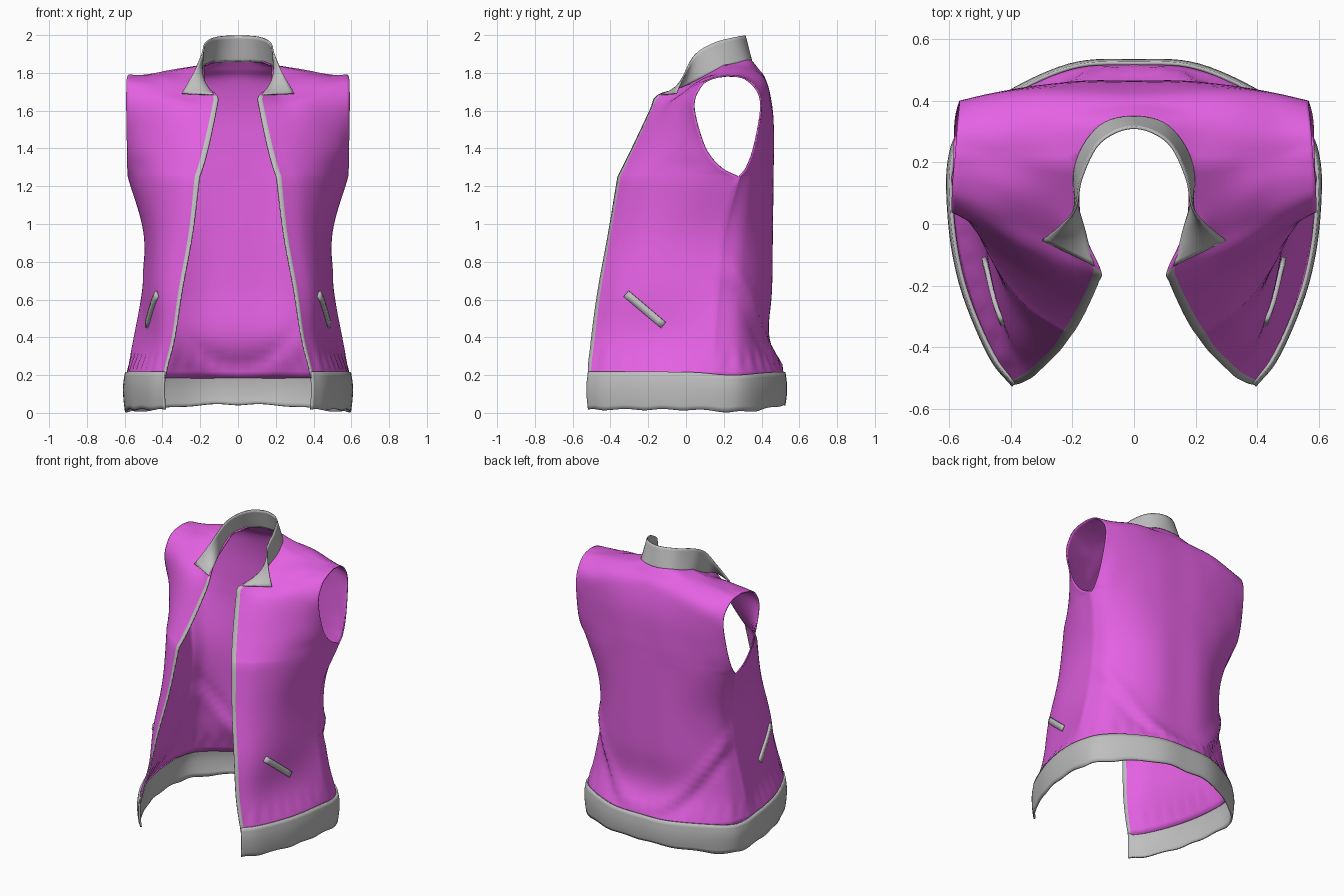
import bpy, bmesh, math
from mathutils import Vector
from mathutils.bvhtree import BVHTree

cube = bpy.data.objects.get("Cube")
if cube:
    bpy.data.objects.remove(cube)


def material(name, rgb):
    m = bpy.data.materials.new(name)
    m.use_nodes = True
    m.diffuse_color = (*rgb, 1)
    m.node_tree.nodes["Principled BSDF"].inputs["Base Color"].default_value = (*rgb, 1)
    return m


PINK = material("pink cloth", (0.78, 0.12, 0.77))
GREY = material("grey ribbing", (0.52, 0.52, 0.52))


def spline(points, t):
    """Point on a smooth curve through the points; ends on the centre line run straight across."""
    n = len(points) - 1
    s = min(max(t, 0), 1) * n
    i = min(int(s), n - 1)
    f = s - i
    b, c = points[i], points[i + 1]
    a = points[i - 1] if i > 0 else b * 2 - c
    if i + 2 <= n:
        d = points[i + 2]
    elif abs(c.x) < 1e-5 < b.x:
        d = Vector((-b.x, b.y, b.z))
    else:
        d = c * 2 - b
    return 0.5 * (b * 2 + (c - a) * f + (a * 2 - b * 5 + c * 4 - d) * f ** 2
                  + (b * 3 - a - c * 3 + d) * f ** 3)


def level(z, *pairs):
    return [Vector((x, y, z)) for x, y in pairs]


def points(*triples):
    return [Vector(p) for p in triples]


def spread(count, low=0.0, high=1.0):
    return [low + (high - low) * i / count for i in range(count + 1)]


def patch(rows, us, steps):
    """Grid of points lofted through the rows."""
    lines = [[spline(r, u) for r in rows] for u in us]
    return [[spline(line, v) for line in lines] for v in spread(steps)]


def add_grid(bm, grid):
    verts = [[bm.verts.new(p) for p in row] for row in grid]
    faces = []
    for r in range(len(grid) - 1):
        for c in range(len(grid[0]) - 1):
            faces.append((r, c, bm.faces.new((verts[r][c], verts[r][c + 1],
                                              verts[r + 1][c + 1], verts[r + 1][c]))))
    return faces


def finish(bm, name, mats, thickness):
    """Mirrored, thickened, smooth cloth object."""
    me = bpy.data.meshes.new(name)
    bm.to_mesh(me)
    bm.free()
    ob = bpy.data.objects.new(name, me)
    bpy.context.collection.objects.link(ob)
    for m in mats:
        me.materials.append(m)
    mirror = ob.modifiers.new("mirror", 'MIRROR')
    mirror.merge_threshold = 0.003
    solid = ob.modifiers.new("thickness", 'SOLIDIFY')
    solid.thickness = thickness
    solid.offset = 0
    bpy.ops.object.select_all(action='DESELECT')
    bpy.context.view_layer.objects.active = ob
    ob.select_set(True)
    bpy.ops.object.shade_smooth_by_angle(angle=math.radians(50))


# Front panel rows, from the opening to the side seam and armhole
front = [
    level(0.185, (.387, -.52), (.452, -.43), (.525, -.26), (.575, -.06), (.592, .15)),
    level(0.4, (.335, -.5), (.405, -.39), (.455, -.23), (.502, -.04), (.548, .15)),
    level(0.65, (.295, -.465), (.388, -.37), (.445, -.23), (.48, -.04), (.505, .17)),
    level(0.95, (.24, -.41), (.345, -.325), (.425, -.19), (.472, 0), (.496, .2)),
    level(1.25, (.203, -.36), (.34, -.27), (.45, -.13), (.54, .07), (.58, .28)),
    level(1.3, (.185, -.335), (.325, -.25), (.44, -.13), (.535, .04), (.583, .185)),
    level(1.41, (.155, -.28), (.3, -.205), (.425, -.11), (.525, 0), (.585, .1)),
    points((.115, -.19, 1.6), (.25, -.13, 1.6), (.37, -.075, 1.62), (.49, -.01, 1.62), (.59, .042, 1.62)),
    points((.11, -.15, 1.68), (.23, -.06, 1.67), (.36, 0, 1.7), (.48, .04, 1.72), (.59, .08, 1.73)),
    points((.17, 0, 1.73), (.27, .06, 1.75), (.38, .1, 1.77), (.48, .13, 1.77), (.588, .14, 1.77)),
    points((.18, .2, 1.84), (.28, .2, 1.82), (.38, .21, 1.8), (.48, .215, 1.785), (.58, .22, 1.787)),
]
# Back panel rows, from the side seam and armhole to the centre
back = [
    level(0.185, (.592, .15), (.545, .3), (.4, .418), (.2, .508), (0, .52)),
    level(0.4, (.548, .15), (.5, .275), (.38, .36), (.2, .428), (0, .437)),
    level(0.65, (.505, .17), (.455, .285), (.33, .385), (.17, .445), (0, .45)),
    level(0.95, (.496, .2), (.45, .305), (.32, .4), (.17, .45), (0, .455)),
    level(1.25, (.58, .28), (.505, .36), (.355, .425), (.175, .455), (0, .46)),
    level(1.3, (.58, .32), (.505, .375), (.35, .43), (.175, .457), (0, .46)),
    level(1.41, (.575, .36), (.49, .4), (.34, .437), (.17, .46), (0, .46)),
    level(1.6, (.565, .395), (.45, .422), (.32, .443), (.16, .455), (0, .455)),
    points((.565, .38, 1.7), (.45, .405, 1.72), (.3, .42, 1.75), (.15, .42, 1.76), (0, .42, 1.76)),
    points((.573, .31, 1.77), (.47, .3, 1.785), (.34, .32, 1.81), (.2, .35, 1.82), (0, .38, 1.82)),
    points((.58, .22, 1.787), (.48, .215, 1.785), (.33, .205, 1.81), (.18, .2, 1.84),
           (.11, .315, 1.865), (0, .345, 1.865)),
]
LOWER, UPPER = 24, 30
TRIM_TOP = LOWER + UPPER * 4 // 6
front_us = [0, 0.045] + spread(28)[3:]
shoulder = len(front_us) - 1
back_us = spread(shoulder, 0, 0.6) + spread(12, 0.6, 1)[1:]


def panel(rows, us):
    """Panel lofted below and above the armpit."""
    return patch(rows[:5], us, LOWER) + patch(rows[4:], us, UPPER)[1:]


def drape(p):
    """Curved sag fold on the back and gathers above the hem band."""
    out = Vector((p.x, p.y, 0)).normalized()
    fold = 0
    if p.y > 0.15:
        d = p.z - 0.25 - 2.1 * p.x ** 2
        fade = min(1, (p.y - 0.15) / 0.1)
        fold = fade * 0.015 * (math.exp(-(d / 0.05) ** 2) - 0.6 * math.exp(-((d + 0.11) / 0.06) ** 2))
    gather = 0.004 * math.exp(-((p.z - 0.27) / 0.04) ** 2) * math.cos(40 * math.atan2(p.x, p.y))
    shift = out * (fold + gather)
    if p.x < 0.001:
        shift.x = 0
    return p + shift * min(1, max(0, p.z - 0.185) / 0.06)


front_grid = [[drape(p) for p in row] for row in panel(front, front_us)]
back_grid = [[drape(p) for p in row] for row in panel(back, back_us)]
# Sew the side and shoulder seams
for r in range(LOWER + 1):
    back_grid[r][0] = front_grid[r][-1]
for c in range(shoulder + 1):
    back_grid[-1][c] = front_grid[-1][-1 - c]

# Vest body with a grey strip down the opening
bm = bmesh.new()
for r, c, f in add_grid(bm, front_grid):
    f.material_index = 1 if c == 0 and r < TRIM_TOP else 0
add_grid(bm, back_grid)
bmesh.ops.remove_doubles(bm, verts=bm.verts, dist=0.0005)
surface = BVHTree.FromBMesh(bm)
finish(bm, "vest_body", [PINK, GREY], 0.008)

# Hem band: a slightly bulged ring below the body
ring = level(0, (.39, -.522), (.46, -.435), (.534, -.27), (.575, -.13), (.597, .03),
             (.597, .2), (.55, .315), (.405, .425), (.2, .515), (0, .527))
ring_us = spread(60)


def band_row(z, scale, dip, lift):
    row = []
    for i, u in enumerate(ring_us):
        p = spline(ring, u)
        sag = dip * math.exp(-((p.y - 0.25) / 0.15) ** 2)
        rise = lift * (max(0, p.y - 0.38) / 0.14 + 0.15 * math.sin(i * 0.7))
        row.append(Vector((p.x * scale, p.y * scale, z - sag + rise)))
    return row


bm = bmesh.new()
add_grid(bm, patch([band_row(0.018, 0.987, 0.012, 0.025), band_row(0.08, 1.0, 0, 0.01),
                    band_row(0.15, 1.002, 0.01, 0), band_row(0.217, 0.987, 0.018, 0)],
                   ring_us, 8))
finish(bm, "hem_band", [GREY], 0.012)

# Collar: stands at the back and folds out to points at the front
seam = points((.128, -.135, 1.685), (.157, -.03, 1.72), (.19, .09, 1.775),
              (.185, .21, 1.83), (.11, .32, 1.855), (0, .348, 1.857))
top = points((.297, -.052, 1.69), (.235, -.005, 1.8), (.19, .05, 1.9),
             (.17, .15, 1.96), (.11, .265, 1.99), (0, .312, 1.997))
bm = bmesh.new()
add_grid(bm, patch([seam, top], spread(30), 8))
finish(bm, "collar", [GREY], 0.008)

# Slanted pocket welts laid on the front panels
start, end = Vector((0, -.315, .63)), Vector((0, -.12, .465))
across = Vector((0, .64, .76)) * 0.02
welt = []
for side in (-1, 1):
    row = []
    for u in spread(8):
        p = start.lerp(end, u) + across * side
        hit = surface.ray_cast(Vector((2, p.y, p.z)), Vector((-1, 0, 0)))[0]
        row.append(hit + Vector((0.01, 0, 0)))
    welt.append(row)
bm = bmesh.new()
add_grid(bm, welt)
finish(bm, "pocket_welt", [GREY], 0.016)
